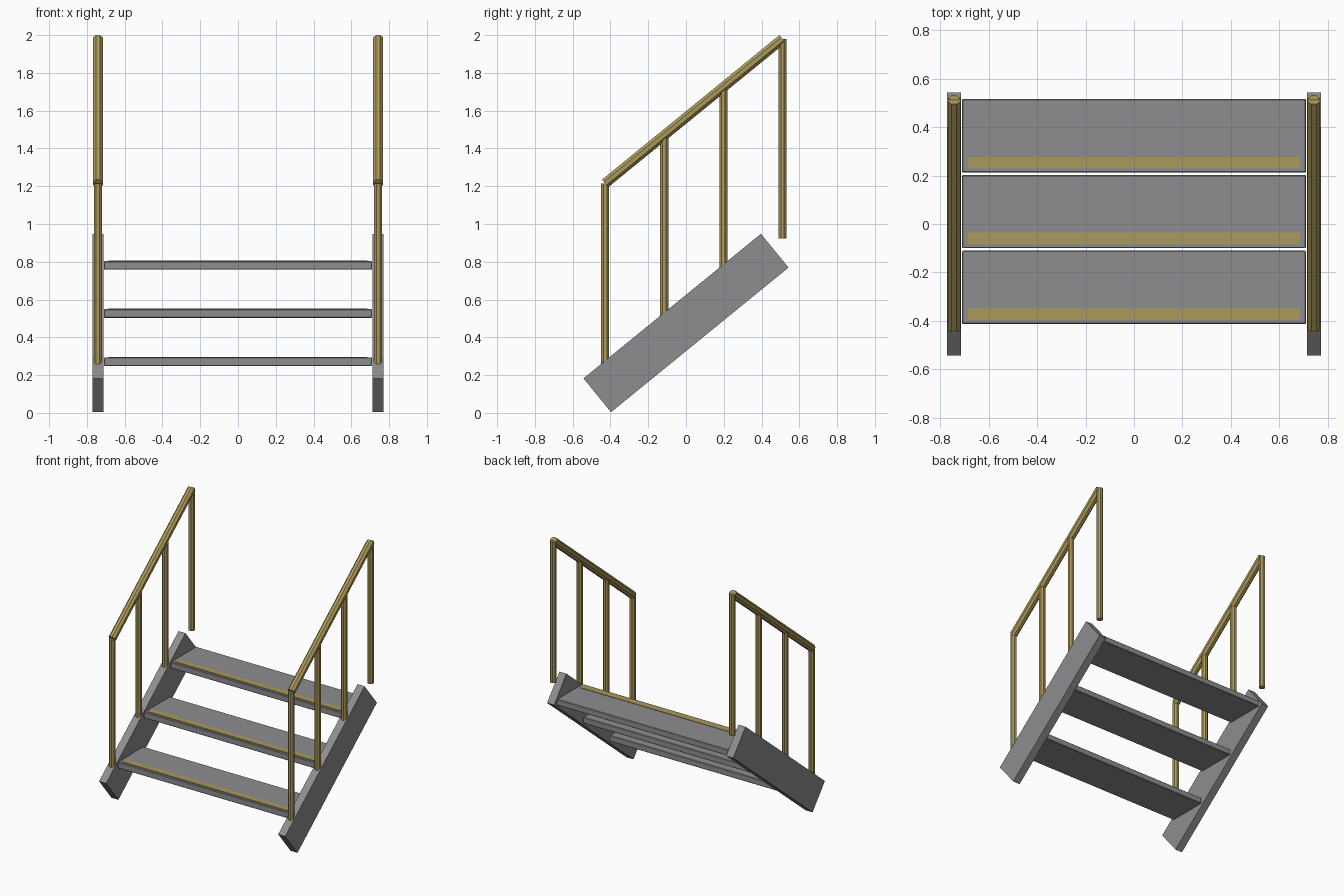
import bpy, bmesh, math
from mathutils import Vector, Matrix

if "Cube" in bpy.data.objects:
    bpy.data.objects.remove(bpy.data.objects["Cube"])


def material(name, rgb):
    m = bpy.data.materials.new(name)
    m.diffuse_color = (*rgb, 1)
    m.use_nodes = True
    m.node_tree.nodes["Principled BSDF"].inputs["Base Color"].default_value = m.diffuse_color
    return m


grey = material("grey steel", (0.27, 0.27, 0.28))
yellow = material("safety yellow", (0.41, 0.32, 0.10))


def finish(name, bm, mat):
    me = bpy.data.meshes.new(name)
    bm.to_mesh(me)
    bm.free()
    me.materials.append(mat)
    ob = bpy.data.objects.new(name, me)
    bpy.context.collection.objects.link(ob)
    return ob


def box(name, center, size, mat, tilt=0, bevel=0):
    bm = bmesh.new()
    bmesh.ops.create_cube(bm, size=1)
    bmesh.ops.scale(bm, vec=size, verts=bm.verts)
    if bevel:
        bmesh.ops.bevel(bm, geom=bm.edges[:], offset=bevel, segments=1, affect='EDGES')
    bmesh.ops.transform(bm, matrix=Matrix.Translation(center) @ Matrix.Rotation(tilt, 4, 'X'),
                        verts=bm.verts)
    return finish(name, bm, mat)


def tube(name, a, b, width, mat):
    # octagonal bar with flats facing the axes
    a, b = Vector(a), Vector(b)
    r = width / 2 / math.cos(math.pi / 8)
    bm = bmesh.new()
    bmesh.ops.create_cone(bm, cap_ends=True, segments=8, radius1=r, radius2=r, depth=(b - a).length)
    tilt = -math.atan2(b.y - a.y, b.z - a.z)
    # put the flats on the axes whichever way the cone starts
    v = bm.verts[:][0].co
    turn = math.pi / 8 - math.atan2(v.y, v.x)
    bmesh.ops.transform(bm, matrix=Matrix.Translation((a + b) / 2) @ Matrix.Rotation(tilt, 4, 'X')
                        @ Matrix.Rotation(turn, 4, 'Z'), verts=bm.verts)
    return finish(name, bm, mat)


RUN, RISE = 0.313, 0.255
SLOPE = math.atan2(RISE, RUN)

# Treads with yellow nosing strips
for i in range(3):
    y, z = -0.2615 + i * RUN, 0.271 + i * RISE
    box(f"tread_{i + 1}", (0, y, z), (1.42, 0.303, 0.046), grey, bevel=0.004)
    box(f"nosing_strip_{i + 1}", (0, y - 0.111, z + 0.0235), (1.37, 0.047, 0.005), yellow)

# Stringers, posts and handrails on both sides
for side, sx in (("left", -1), ("right", 1)):
    x = sx * 0.742
    box(f"{side}_stringer", (x, 0, 0.476), (0.058, 1.212, 0.231), grey, tilt=SLOPE)
    for i in range(4):
        y = -0.428 + i * RUN
        tube(f"{side}_post_{i + 1}", (x, y, 0.158 + i * RISE), (x, y, 1.215 + i * RISE), 0.043, yellow)
    tube(f"{side}_handrail", (x, -0.428, 1.215), (x, -0.428 + 3 * RUN, 1.215 + 3 * RISE), 0.052, yellow)
